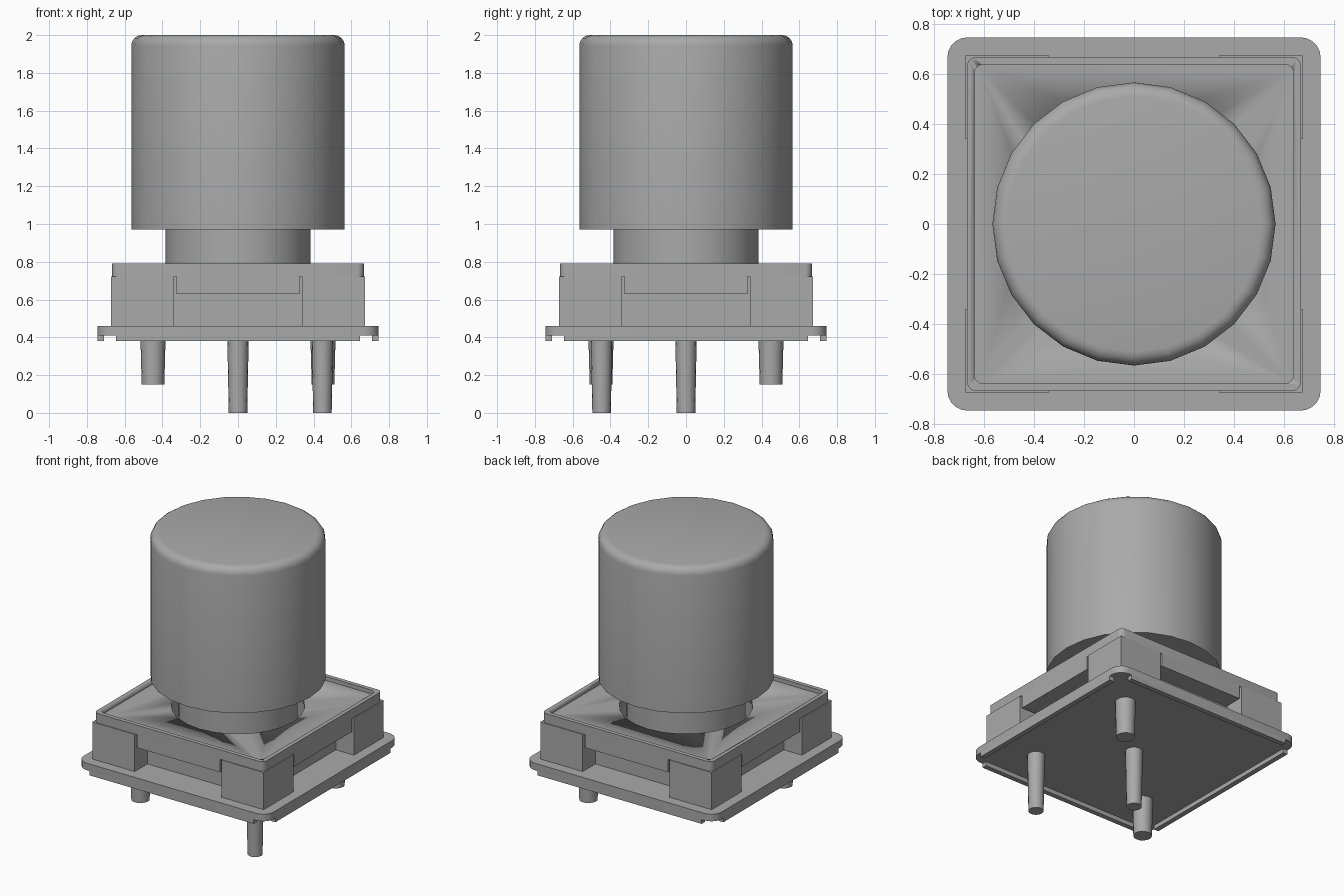
import bpy
import bmesh
from math import radians
from mathutils import Matrix

cube = bpy.data.objects.get("Cube")
if cube:
    bpy.data.objects.remove(cube, do_unlink=True)

GREY = (0.40, 0.40, 0.40, 1)
grey = bpy.data.materials.new("neutral grey")
grey.use_nodes = True
grey.diffuse_color = GREY
grey.node_tree.nodes["Principled BSDF"].inputs["Base Color"].default_value = GREY


def finish(name, bm, smooth=False):
    bmesh.ops.recalc_face_normals(bm, faces=bm.faces)
    mesh = bpy.data.meshes.new(name)
    bm.to_mesh(mesh)
    bm.free()
    mesh.materials.append(grey)
    ob = bpy.data.objects.new(name, mesh)
    bpy.context.collection.objects.link(ob)
    if smooth:
        bpy.ops.object.select_all(action="DESELECT")
        ob.select_set(True)
        bpy.context.view_layer.objects.active = ob
        bpy.ops.object.shade_smooth_by_angle(angle=radians(35))
    return ob


def box(name, x, y, z, corner=0):
    """Box from (low, high) ranges, with optional rounded vertical corners."""
    bm = bmesh.new()
    bmesh.ops.create_cube(bm, size=1)
    for v in bm.verts:
        v.co = [r[0] if c < 0 else r[1] for r, c in zip((x, y, z), v.co)]
    if corner:
        uprights = [e for e in bm.edges
                    if abs(e.verts[0].co.z - e.verts[1].co.z) > 0.001]
        bmesh.ops.bevel(bm, geom=uprights, offset=corner, segments=5,
                        profile=0.5, affect="EDGES")
    return finish(name, bm, corner > 0)


def square(name, half, z, corner=0):
    return box(name, (-half, half), (-half, half), z, corner)


def cylinder(name, r_low, r_high, z, at=(0, 0), sides=24, bevel=0):
    bm = bmesh.new()
    place = Matrix.Translation((at[0], at[1], (z[0] + z[1]) / 2))
    bmesh.ops.create_cone(bm, cap_ends=True, segments=sides, radius1=r_low,
                          radius2=r_high, depth=z[1] - z[0], matrix=place)
    if bevel:
        rim = [e for e in bm.edges if all(v.co.z > z[1] - 0.001 for v in e.verts)]
        bmesh.ops.bevel(bm, geom=rim, offset=bevel, segments=4,
                        profile=0.5, affect="EDGES")
    return finish(name, bm, True)


def cut(ob, cutter):
    mod = ob.modifiers.new("cut", "BOOLEAN")
    mod.operation = "DIFFERENCE"
    mod.solver = "EXACT"
    mod.object = cutter
    bpy.ops.object.select_all(action="DESELECT")
    ob.select_set(True)
    bpy.context.view_layer.objects.active = ob
    bpy.ops.object.modifier_move_to_index(modifier=mod.name, index=0)
    bpy.ops.object.modifier_apply(modifier=mod.name)
    bpy.data.objects.remove(cutter, do_unlink=True)


# Base flange with a rail under each edge
square("base_flange", 0.745, (0.41, 0.46), 0.08)
for side, s in (("back", 1), ("front", -1)):
    span = sorted((s * 0.71, s * 0.745))
    box(side + "_rail", (-0.645, 0.645), span, (0.38, 0.412))
for side, s in (("left", 1), ("right", -1)):
    span = sorted((s * 0.71, s * 0.745))
    box(side + "_rail", span, (-0.645, 0.645), (0.38, 0.412))

# Housing core and four corner blocks
core = square("housing_core", 0.53, (0.455, 0.74))
cut(core, cylinder("core_cutter", 0.43, 0.43, (0.6, 0.9)))
for side, sx in (("left", 1), ("right", -1)):
    for end, sy in (("back", 1), ("front", -1)):
        block = box(f"{end}_{side}_corner_block", sorted((sx * 0.34, sx * 0.672)),
                    sorted((sy * 0.34, sy * 0.672)), (0.455, 0.723))

# Cover: shallow tray with a shaft hole and a hanging tab on each side
cover = square("top_cover", 0.666, (0.723, 0.79), 0.035)
cut(cover, square("pocket_cutter", 0.637, (0.762, 0.9), 0.035))
cut(cover, cylinder("hole_cutter", 0.43, 0.43, (0.6, 0.9)))
for side, s in (("back", 1), ("front", -1)):
    box(side + "_cover_tab", (-0.326, 0.326),
        sorted((s * 0.52, s * 0.666)), (0.63, 0.724))
for side, s in (("left", 1), ("right", -1)):
    box(side + "_cover_tab", sorted((s * 0.52, s * 0.666)),
        (-0.326, 0.326), (0.63, 0.724))

# Plunger shaft and button cap
cylinder("plunger_shaft", 0.385, 0.385, (0.58, 0.98))
cylinder("button_cap", 0.565, 0.565, (0.97, 2.0), bevel=0.055)

# Two long contact pins and two short locating pegs
for name, at in (("center_pin", (0, 0)), ("front_left_pin", (0.447, -0.447))):
    cylinder(name, 0.049, 0.057, (0, 0.412), at, 16)
for name, at in (("back_left_peg", (0.45, 0.45)), ("front_right_peg", (-0.45, -0.45))):
    cylinder(name, 0.06, 0.067, (0.15, 0.412), at, 16)
